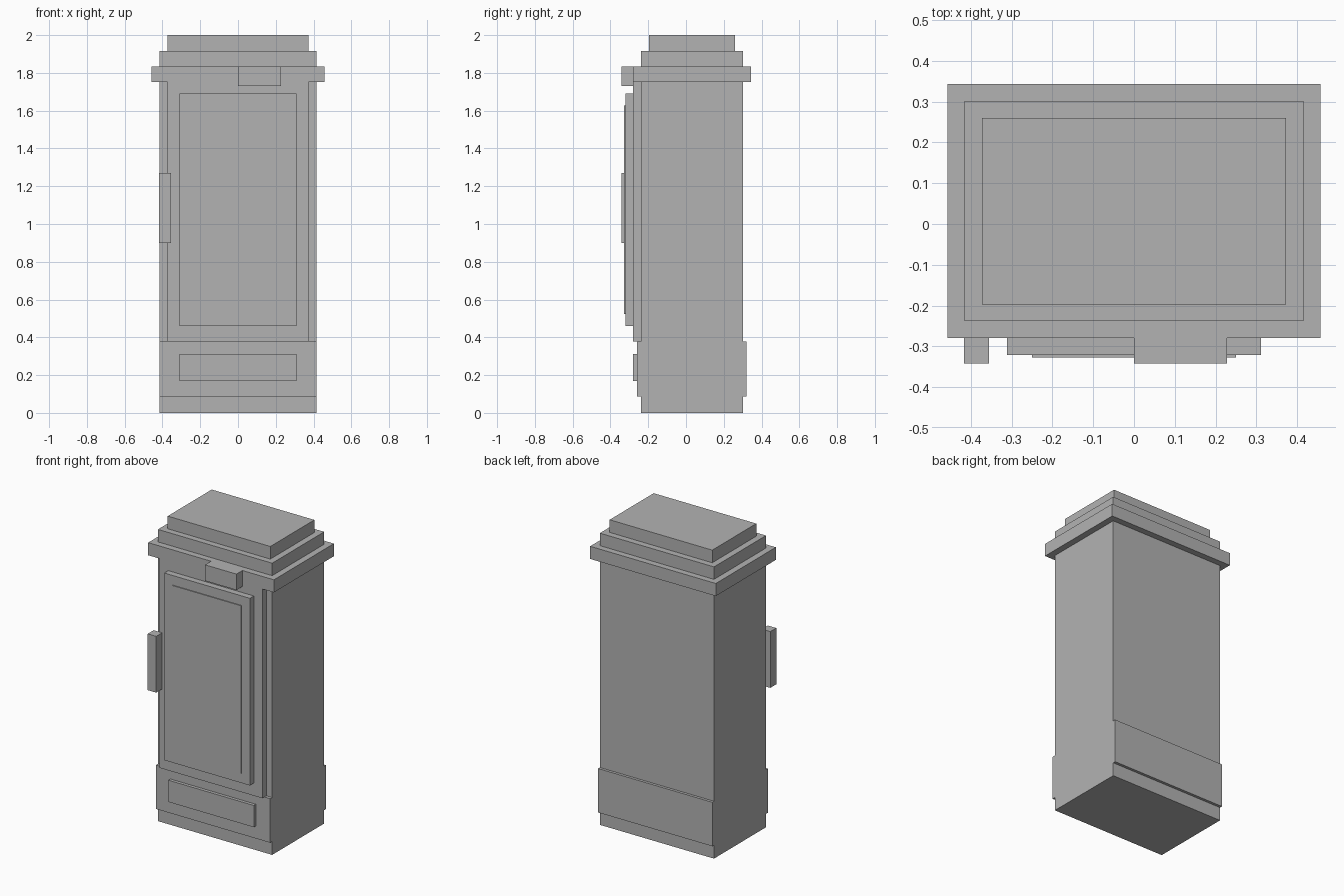
import bpy

if "Cube" in bpy.data.objects:
    bpy.data.objects.remove(bpy.data.objects["Cube"])

grey = bpy.data.materials.new("plain grey")
grey.diffuse_color = (0.45, 0.45, 0.45, 1.0)
grey.use_nodes = True
grey.node_tree.nodes["Principled BSDF"].inputs["Base Color"].default_value = grey.diffuse_color


def box(name, x, y, z):
    """Axis-aligned box from (min, max) ranges."""
    lo, hi = zip(x, y, z)
    centre = [(a + b) / 2 for a, b in zip(lo, hi)]
    bpy.ops.mesh.primitive_cube_add(size=1, location=centre)
    ob = bpy.context.object
    ob.name = ob.data.name = name
    for v in ob.data.vertices:
        v.co = [c * (b - a) for c, a, b in zip(v.co, lo, hi)]
    ob.data.materials.append(grey)
    return ob


def centred(name, half_width, y, z):
    return box(name, (-half_width, half_width), y, z)


# Cabinet body and base band
centred("cabinet_body", 0.415, (-0.238, 0.302), (0, 1.917))
centred("base_band", 0.415, (-0.259, 0.32), (0.088, 0.377))

# Stepped roof
centred("cornice", 0.457, (-0.28, 0.343), (1.752, 1.835))
centred("roof_cap", 0.373, (-0.197, 0.26), (1.917, 2.0))

# Door: slab, raised panel and thin inner plate
centred("door_slab", 0.373, (-0.28, -0.238), (0.377, 1.752))
centred("door_panel", 0.311, (-0.321, -0.28), (0.46, 1.69))
centred("door_plate", 0.25, (-0.327, -0.321), (0.523, 1.627))

# Raised panel on the base
centred("base_panel", 0.311, (-0.28, -0.259), (0.17, 0.313))

# Handle on the door edge and latch under the roof
box("door_handle", (-0.417, -0.355), (-0.342, -0.28), (0.9, 1.27))
box("door_latch", (0, 0.228), (-0.342, -0.28), (1.73, 1.835))
